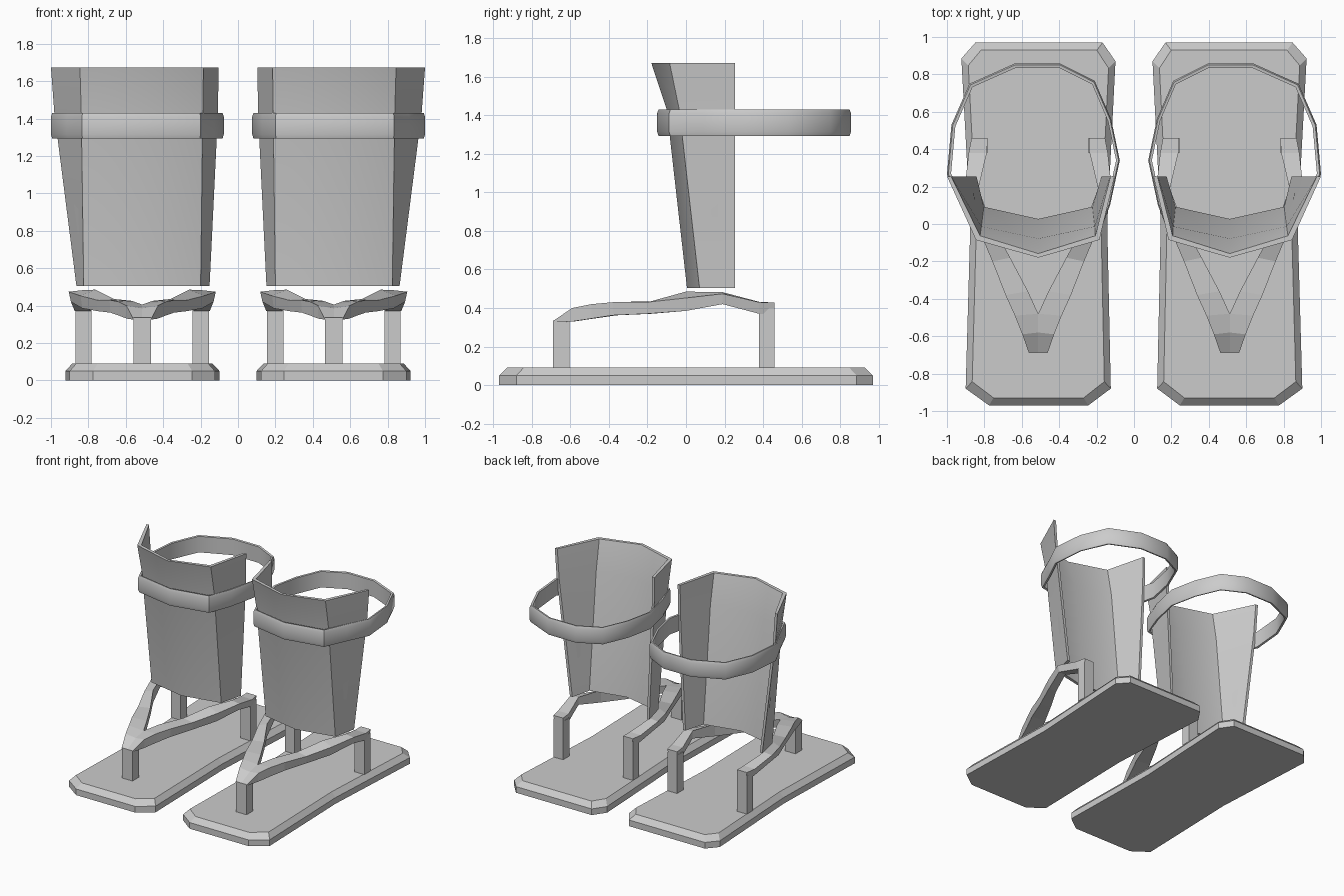
import bpy, bmesh
from math import radians

if "Cube" in bpy.data.objects:
    bpy.data.objects.remove(bpy.data.objects["Cube"])

CX = -0.512  # centre line of the left unit


def loft(name, rings, cyclic=False, smooth=None):
    """Skin a list of closed sections; cyclic joins last to first, otherwise the ends are capped."""
    bm = bmesh.new()
    vs = [[bm.verts.new(p) for p in r] for r in rings]
    n = len(vs[0])
    pairs = list(zip(vs, vs[1:])) + ([(vs[-1], vs[0])] if cyclic else [])
    for a, b in pairs:
        for i in range(n):
            j = (i + 1) % n
            bm.faces.new((a[i], a[j], b[j], b[i]))
    if not cyclic:
        bm.faces.new(vs[0])
        bm.faces.new(vs[-1])
    bmesh.ops.recalc_face_normals(bm, faces=bm.faces)
    me = bpy.data.meshes.new(name)
    bm.to_mesh(me)
    bm.free()
    ob = bpy.data.objects.new(name, me)
    bpy.context.collection.objects.link(ob)
    # the second unit is the mirror image
    ob.modifiers.new("other_side", 'MIRROR').use_mirror_merge = False
    if smooth:
        bpy.ops.object.select_all(action='DESELECT')
        ob.select_set(True)
        bpy.context.view_layer.objects.active = ob
        bpy.ops.object.shade_smooth_by_angle(angle=radians(smooth))
    return ob


def scaled(outline, sx, sy, z, cy):
    return [(CX + (x - CX) * sx, cy + (y - cy) * sy, z) for x, y in outline]


def box(name, x0, x1, y0, y1, z0, z1):
    q = [(x0, y0), (x1, y0), (x1, y1), (x0, y1)]
    return loft(name, [[(x, y, z) for x, y in q] for z in (z0, z1)])


# foot plate with bevelled top edge
plate = [(-.90, -.88), (-.775, -.97), (-.245, -.97), (-.124, -.88), (-.143, 0),
         (-.099, .87), (-.168, .97), (-.848, .97), (-.923, .885), (-.875, 0)]
loft("foot_plate", [scaled(plate, 1, 1, 0, 0), scaled(plate, 1, 1, .05, 0),
                    scaled(plate, .91, .958, .09, 0)])

# front and rear posts
box("front_post", CX - .048, CX + .048, -.69, -.605, .09, .335)
for s, side in ((-1, "outer"), (1, "inner")):
    box(side + "_rear_post", CX + s * .27, CX + s * .357, .38, .46, .09, .40)

# forked strap arms: (outer u, outer y, inner u, inner y, outer top z, inner top z, bottom z)
stations = [(.05, -.69, 0, -.69, .333, .333, .325),
            (.085, -.59, 0, -.58, .40, .385, .33),
            (.125, -.49, 0, -.48, .42, .405, .345),
            (.175, -.38, .055, -.36, .43, .425, .362),
            (.245, -.20, .15, -.18, .43, .435, .37),
            (.33, 0, .25, 0, .452, .485, .385),
            (.393, .19, .32, .19, .474, .482, .42),
            (.372, .38, .275, .38, .43, .432, .37),
            (.357, .46, .27, .46, .428, .428, .37)]
for s, side in ((-1, "outer"), (1, "inner")):
    loft(side + "_strap_arm",
         [[(CX + s * uo, yo, zo), (CX + s * ui, yi, zi),
           (CX + s * ui, yi, zb), (CX + s * uo * .97, yo, zb)]
          for uo, yo, ui, yi, zo, zi, zb in stations])

# shin guard: open shell, section points per level
levels = [(.505, [(-.864, .255), (-.825, .07), (-.512, .005), (-.2, .07), (-.152, .255)]),
          (1.43, [(-.982, .255), (-.838, -.035), (-.512, -.10), (-.188, -.035), (-.107, .255)]),
          (1.672, [(-1.0, .255), (-.845, -.085), (-.512, -.18), (-.185, -.085), (-.104, .255)])]
T = .022
shell = []
for z, pts in levels:
    inner = [(x + T * (1 if x < CX - .1 else -1 if x > CX + .1 else 0),
              y + (T if y < .2 else 0)) for x, y in pts]
    shell.append([(x, y, z) for x, y in pts + inner[::-1]])
loft("shin_guard", shell, smooth=40)

# calf ring with rounded outer face
hoop = [(-.512, -.15), (-.20, -.088), (-.128, .10), (-.076, .34), (-.122, .56), (-.21, .765),
        (-.393, .857), (-.64, .857), (-.88, .75), (-.976, .53), (-1.0, .265), (-.915, .09),
        (-.835, -.088)]
prof = [(.955, 1.297), (.985, 1.293), (1, 1.315), (1, 1.41), (.985, 1.43), (.955, 1.427)]
loft("calf_ring", [scaled(hoop, k, k, z, .35) for k, z in prof], cyclic=True, smooth=50)
